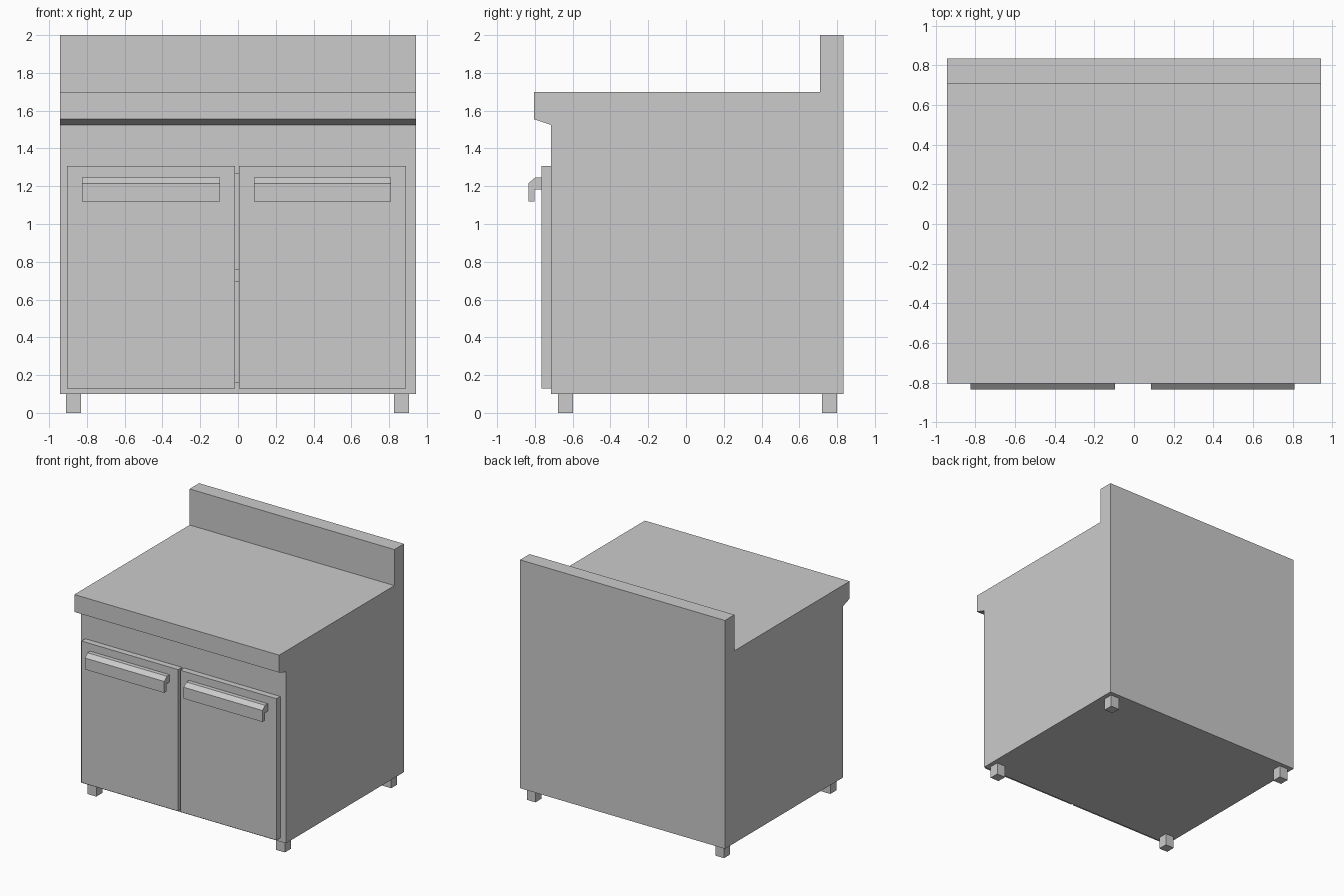
import bpy
import bmesh

cube = bpy.data.objects.get("Cube")
if cube:
    bpy.data.objects.remove(cube, do_unlink=True)

steel = bpy.data.materials.new("brushed_grey")
steel.use_nodes = True
GREY = (0.6, 0.6, 0.6, 1)
steel.diffuse_color = GREY
steel.node_tree.nodes["Principled BSDF"].inputs["Base Color"].default_value = GREY


def extrude_x(name, profile, x0, x1):
    """Sweep a closed (y, z) profile from x0 to x1."""
    bm = bmesh.new()
    face = bm.faces.new([bm.verts.new((x0, y, z)) for y, z in profile])
    swept = bmesh.ops.extrude_face_region(bm, geom=[face])["geom"]
    verts = [v for v in swept if isinstance(v, bmesh.types.BMVert)]
    bmesh.ops.translate(bm, verts=verts, vec=(x1 - x0, 0, 0))
    bmesh.ops.recalc_face_normals(bm, faces=bm.faces)
    mesh = bpy.data.meshes.new(name)
    bm.to_mesh(mesh)
    bm.free()
    mesh.materials.append(steel)
    obj = bpy.data.objects.new(name, mesh)
    bpy.context.collection.objects.link(obj)
    return obj


def box(name, x0, x1, y0, y1, z0, z1):
    return extrude_x(name, [(y0, z0), (y1, z0), (y1, z1), (y0, z1)], x0, x1)


# Cabinet with overhanging worktop lip and rear upstand
FRONT, BACK, SIDE = -0.715, 0.835, 0.943
cabinet = extrude_x("cabinet_body", [
    (FRONT, 0.10), (BACK, 0.10), (BACK, 2.0), (0.71, 2.0),
    (0.71, 1.70), (-0.805, 1.70), (-0.805, 1.555), (FRONT, 1.525)], -SIDE, SIDE)

# Upper and lower compartments behind the doors, separated by a shelf
for name, z0, z1 in (("lower", 0.16, 0.695), ("upper", 0.76, 1.265)):
    cutter = box(name + "_compartment_cutter", -0.85, 0.85, FRONT - 0.1, 0.75, z0, z1)
    cutter.hide_render = True
    cutter.hide_viewport = True
    cut = cabinet.modifiers.new(name + "_compartment", "BOOLEAN")
    cut.operation = "DIFFERENCE"
    cut.solver = "EXACT"
    cut.object = cutter

# Doors with hooked pull handles
DOOR_FRONT = -0.765
handle_profile = [
    (DOOR_FRONT, 1.245), (-0.80, 1.245), (-0.835, 1.215), (-0.835, 1.12),
    (-0.803, 1.12), (-0.803, 1.183), (DOOR_FRONT, 1.183)]
for side, door, grip in (("right", (-0.905, -0.015), (-0.825, -0.095)),
                         ("left", (0.005, 0.89), (0.085, 0.81))):
    box(side + "_door", *door, DOOR_FRONT, FRONT, 0.13, 1.308)
    extrude_x(side + "_door_handle", handle_profile, *grip)

# Square feet
for side, x in (("right", -0.91), ("left", 0.826)):
    for end, y in (("front", -0.678), ("back", 0.72)):
        box(f"{end}_{side}_foot", x, x + 0.08, y, y + 0.08, 0, 0.10)
